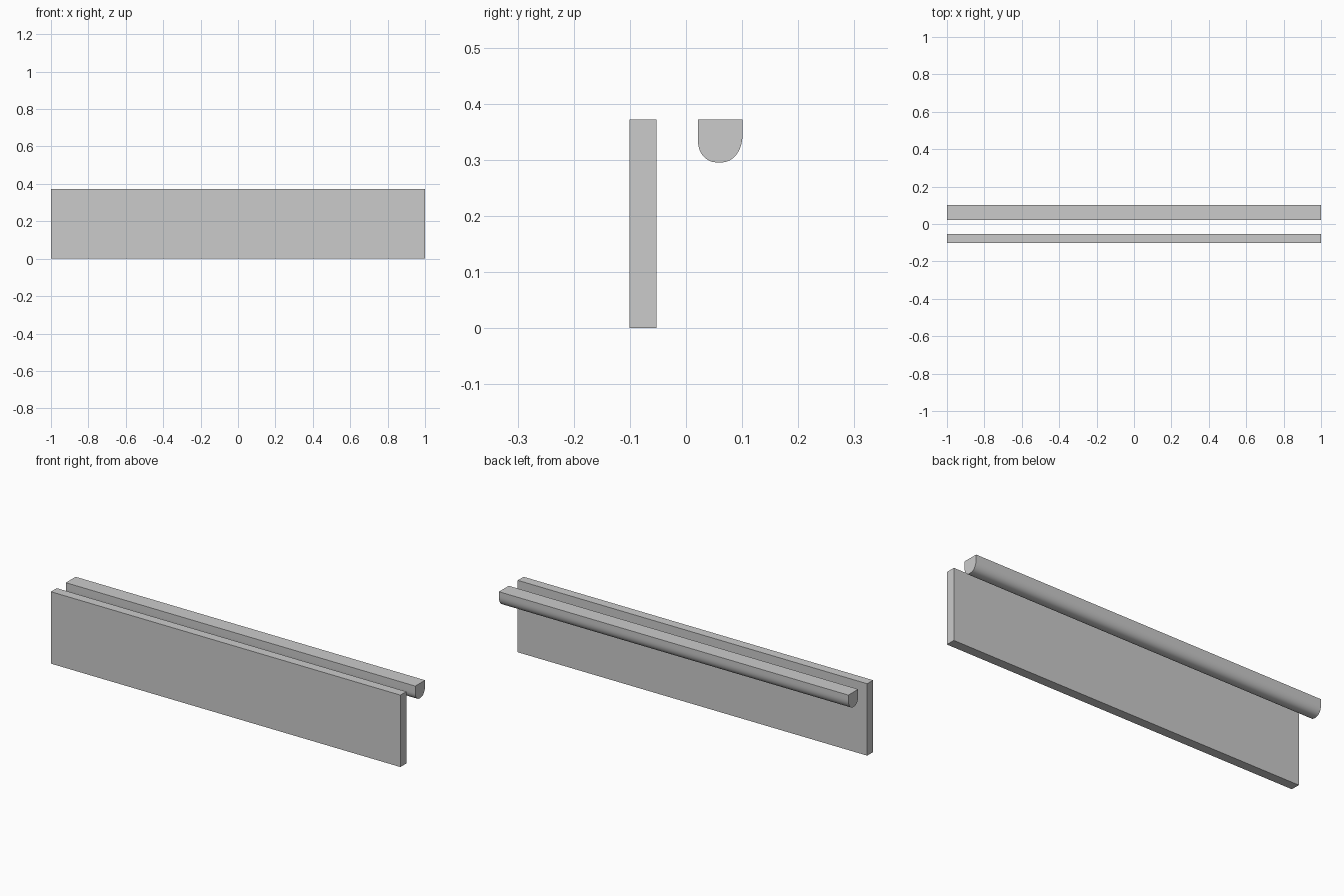
import bpy, bmesh
from math import sin, cos, pi, radians

if "Cube" in bpy.data.objects:
    bpy.data.objects.remove(bpy.data.objects["Cube"])


def extrude_profile(name, profile, x0=-1.0, x1=1.0):
    """Sweep a closed (y, z) outline along x into a solid bar."""
    bm = bmesh.new()
    face = bm.faces.new([bm.verts.new((x0, y, z)) for y, z in profile])
    res = bmesh.ops.extrude_face_region(bm, geom=[face])
    verts = [g for g in res["geom"] if isinstance(g, bmesh.types.BMVert)]
    bmesh.ops.translate(bm, verts=verts, vec=(x1 - x0, 0, 0))
    bmesh.ops.recalc_face_normals(bm, faces=bm.faces[:])
    mesh = bpy.data.meshes.new(name)
    bm.to_mesh(mesh)
    bm.free()
    obj = bpy.data.objects.new(name, mesh)
    bpy.context.collection.objects.link(obj)
    return obj


def quarter(cy, cz, ry, rz, start, steps=12, power=2.3):
    """Quarter of a slightly squared ellipse, starting at the given angle."""
    pts = []
    for i in range(steps + 1):
        a = start + i / steps * pi / 2
        c, s = cos(a), sin(a)
        pts.append((cy + ry * (1 if c > 0 else -1) * abs(c) ** (2 / power),
                    cz + rz * (1 if s > 0 else -1) * abs(s) ** (2 / power)))
    return pts


TOP = 0.372

# Flat front board
extrude_profile("front_board", [(-0.101, 0), (-0.053, 0), (-0.053, TOP), (-0.101, TOP)])

# Hand rail: flat top, rounded underside
outline = [(0.101, TOP), (0.021, TOP)]
outline += quarter(0.059, 0.338, 0.038, 0.043, pi)
outline += quarter(0.059, 0.350, 0.042, 0.055, 1.5 * pi)[1:]
rail = extrude_profile("hand_rail", outline)

bpy.ops.object.select_all(action='DESELECT')
rail.select_set(True)
bpy.context.view_layer.objects.active = rail
bpy.ops.object.shade_smooth_by_angle(angle=radians(35))
